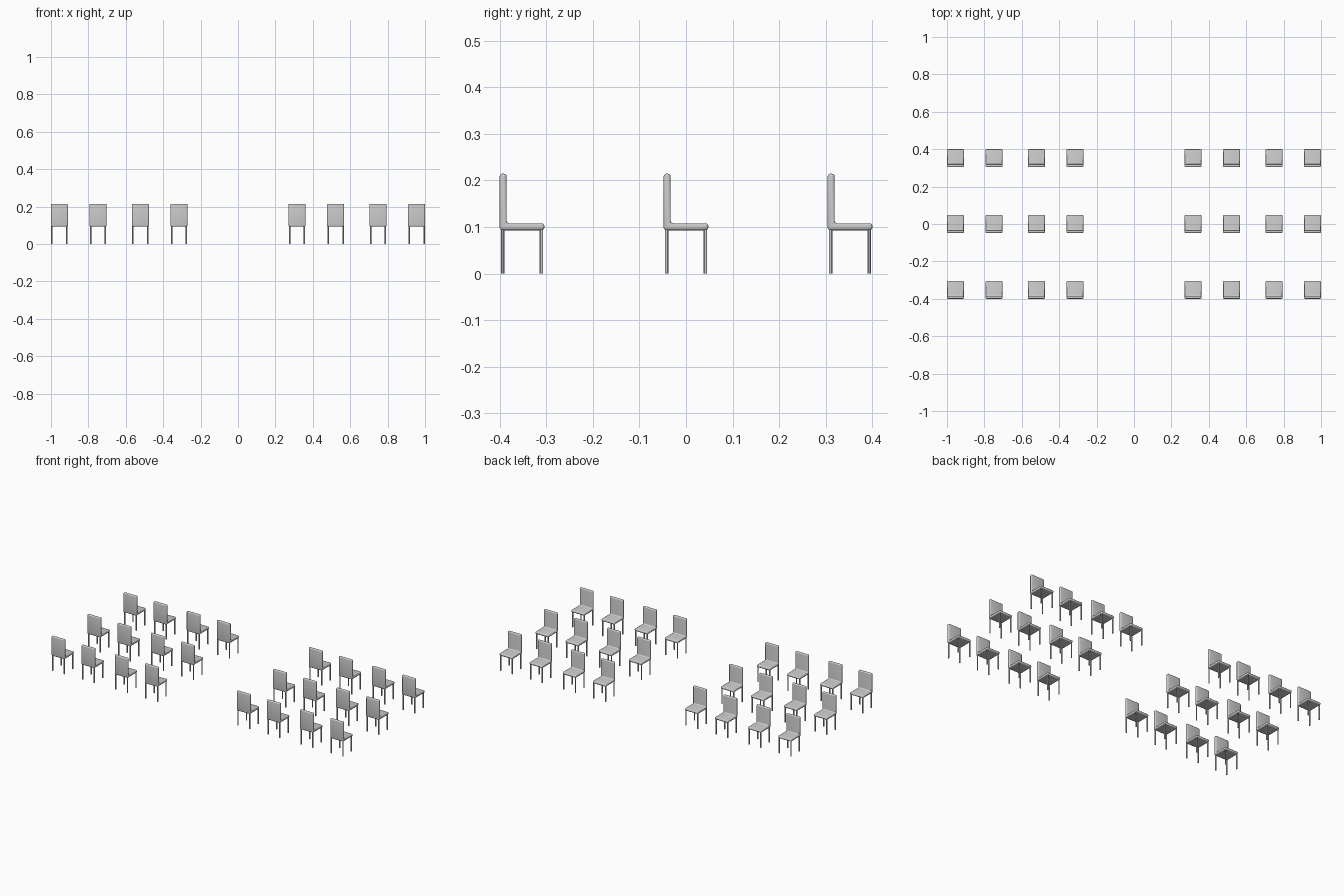
import bpy, bmesh
from mathutils import Matrix

if "Cube" in bpy.data.objects:
    bpy.data.objects.remove(bpy.data.objects["Cube"])

W, D = 0.091, 0.096              # chair width and depth
SEAT_LOW, SEAT_TOP, BACK_TOP = 0.093, 0.108, 0.2145
THICK = 0.015


def shell_mesh():
    # L-shaped seat and backrest profile, extruded across and rounded
    profile = [(-D/2, SEAT_LOW), (D/2, SEAT_LOW), (D/2, SEAT_TOP),
               (-D/2 + THICK, SEAT_TOP), (-D/2 + THICK, BACK_TOP), (-D/2, BACK_TOP)]
    bm = bmesh.new()
    face = bm.faces.new([bm.verts.new((-W/2, y, z)) for y, z in profile])
    ext = bmesh.ops.extrude_face_region(bm, geom=[face])
    verts = [v for v in ext["geom"] if isinstance(v, bmesh.types.BMVert)]
    bmesh.ops.translate(bm, verts=verts, vec=(W, 0, 0))
    bmesh.ops.recalc_face_normals(bm, faces=bm.faces)
    bmesh.ops.bevel(bm, geom=bm.edges[:], offset=0.006, offset_type='OFFSET',
                    segments=4, profile=0.5, affect='EDGES', clamp_overlap=True)
    return finish(bm, "seat_and_back")


def legs_mesh():
    # four slim round legs
    bm = bmesh.new()
    h = SEAT_LOW + 0.004
    for sx in (-1, 1):
        for sy in (-1, 1):
            bmesh.ops.create_cone(bm, cap_ends=True, segments=12, radius1=0.004,
                                  radius2=0.004, depth=h,
                                  matrix=Matrix.Translation((sx*0.04, sy*0.0415, h/2)))
    return finish(bm, "chair_legs")


def finish(bm, name):
    mesh = bpy.data.meshes.new(name)
    bm.to_mesh(mesh)
    bm.free()
    return mesh


def place(name, mesh, x, y):
    ob = bpy.data.objects.new(name, mesh)
    ob.location = (x, y, 0)
    bpy.context.collection.objects.link(ob)
    return ob


shell, legs = shell_mesh(), legs_mesh()

# three rows of chairs, four on each side of a central aisle
columns = [s * x for s in (-1, 1) for x in (0.3155, 0.5215, 0.7485, 0.9545)]
objects = []
for r, y in enumerate((-0.352, 0.0, 0.352), 1):
    for c, x in enumerate(columns, 1):
        objects.append(place(f"seat_and_back_row{r}_{c}", shell, x, y))
        objects.append(place(f"legs_row{r}_{c}", legs, x, y))

# smooth shading on the two shared meshes
for ob in objects[:2]:
    bpy.ops.object.select_all(action='DESELECT')
    ob.select_set(True)
    bpy.context.view_layer.objects.active = ob
    bpy.ops.object.shade_smooth_by_angle()
